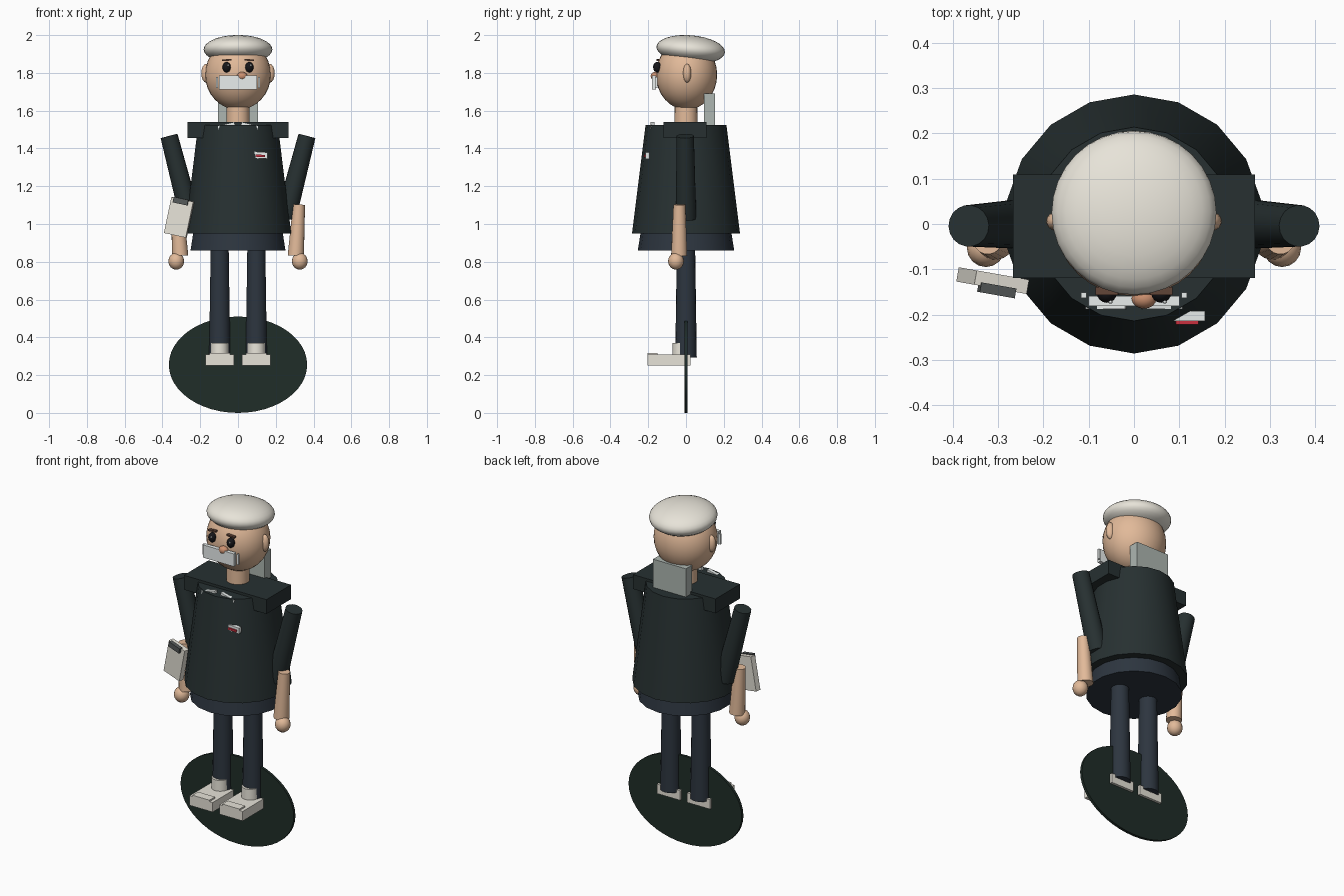
import bpy
from math import radians
from mathutils import Vector

if "Cube" in bpy.data.objects:
    bpy.data.objects.remove(bpy.data.objects["Cube"])

mats = {}
COL = dict(coat=(.02, .03, .031), trouser=(.026, .036, .05), skin=(.76, .49, .32),
           cream=(.8, .77, .69), white=(.82, .86, .85), dark=(.008, .008, .01),
           brow=(.12, .06, .04), nose=(.6, .28, .16), pack=(.42, .47, .44),
           red=(.6, .03, .05), base=(.014, .026, .021), clip=(.09, .1, .1))


def finish(name, col, smooth=True):
    o = bpy.context.object
    o.name = name
    if col not in mats:
        m = bpy.data.materials.new(col)
        m.diffuse_color = (*COL[col], 1)
        m.use_nodes = True
        m.node_tree.nodes["Principled BSDF"].inputs["Base Color"].default_value = m.diffuse_color
        mats[col] = m
    o.data.materials.append(mats[col])
    bpy.ops.object.transform_apply(location=False, rotation=False, scale=True)
    if smooth:
        bpy.ops.object.shade_smooth_by_angle(angle=radians(35))
    return o


def box(name, loc, size, col, rot=(0, 0, 0)):
    bpy.ops.mesh.primitive_cube_add(size=1, location=loc, rotation=[radians(a) for a in rot])
    bpy.context.object.scale = size
    return finish(name, col, False)


def ball(name, loc, radii, col, rot=(0, 0, 0), seg=32):
    bpy.ops.mesh.primitive_uv_sphere_add(segments=seg, ring_count=seg // 2, radius=1,
                                         location=loc, rotation=[radians(a) for a in rot])
    bpy.context.object.scale = radii
    return finish(name, col)


def rod(name, a, b, ra, rb, col, n=18):
    # tapered cylinder from point a to point b
    a, b = Vector(a), Vector(b)
    d = b - a
    bpy.ops.mesh.primitive_cone_add(vertices=n, radius1=ra, radius2=rb, depth=d.length,
                                    location=(a + b) / 2)
    o = bpy.context.object
    if abs(d.x) + abs(d.y) > 1e-6:
        o.rotation_euler = d.to_track_quat('Z', 'Y').to_euler()
    return finish(name, col)


# upright oval base disc
bpy.ops.mesh.primitive_cylinder_add(vertices=48, radius=1, depth=.016,
                                    location=(0, 0, .255), rotation=(radians(90), 0, 0))
bpy.context.object.scale = (.366, .255, 1)
finish("base_disc", "base")

# body
rod("hips", (0, 0, .86), (0, 0, .97), .255, .238, "trouser")
rod("coat", (0, 0, .95), (0, 0, 1.525), .286, .214, "coat")
box("shoulder_yoke", (0, -.005, 1.498), (.534, .228, .084), "coat")
rod("neck", (0, 0, 1.5), (0, 0, 1.65), .063, .06, "skin")
box("back_pack", (0, .124, 1.59), (.212, .058, .2), "pack")
box("badge", (.121, -.203, 1.364), (.07, .022, .034), "white", (0, 3, 0))
box("badge_stripe", (.117, -.216, 1.361), (.05, .012, .012), "red", (0, 3, 0))

# head and cap
ball("head", (0, .003, 1.79), (.174, .162, .185), "skin")
ball("cap", (0, .025, 1.924), (.182, .182, .075), "cream", (-5, 0, 0))
ball("nose", (.022, -.165, 1.783), (.028, .022, .022), "nose", seg=16)
box("mouth_panel", (0, -.17, 1.749), (.2, .022, .074), "white")

# paired parts
for s, side in ((-1, "left"), (1, "right")):
    ball("ear_" + side, (s * .168, .006, 1.798), (.026, .022, .05), "skin", seg=16)
    ball("eye_" + side, (s * .06, -.152, 1.83), (.022, .022, .028), "dark", seg=16)
    ball("eye_glint_" + side, (s * .06 + .008, -.172, 1.84), (.005, .004, .006), "white", seg=8)
    box("brow_" + side, (s * .06, -.148, 1.868), (.05, .018, .009), "brow", (0, s * 4, 0))
    box("panel_tab_" + side, (s * .111, -.157, 1.749), (.012, .012, .06), "white")
    box("collar_" + side, (s * .06, -.178, 1.515), (.09, .02, .03), "white", (0, s * 14, 0))

    # arms
    rod("upper_arm_" + side, (s * .252, 0, 1.03), (s * .365, -.004, 1.466), .055, .046, "coat")
    rod("forearm_" + side, (s * .306, -.036, .832), (s * .323, -.035, 1.103), .043, .032, "skin")
    ball("hand_" + side, (s * .327, -.053, .803), (.042, .042, .045), "skin", seg=16)

    # legs and shoes
    x = s * .097
    rod("leg_" + side, (x, 0, .292), (x, 0, .9), .057, .048, "trouser")
    rod("sock_" + side, (x, -.025, .29), (x, -.025, .37), .048, .046, "cream")
    box("shoe_" + side, (x, -.09, .28), (.15, .225, .056), "cream")
    box("toe_cap_" + side, (x, -.178, .295), (.11, .052, .044), "cream")

# clipboard held by the left hand
rot = (0, 12, -10)
box("clipboard", (-.312, -.125, 1.035), (.12, .032, .194), "cream", rot)
box("clipboard_clip", (-.303, -.146, 1.121), (.08, .022, .03), "clip", rot)
